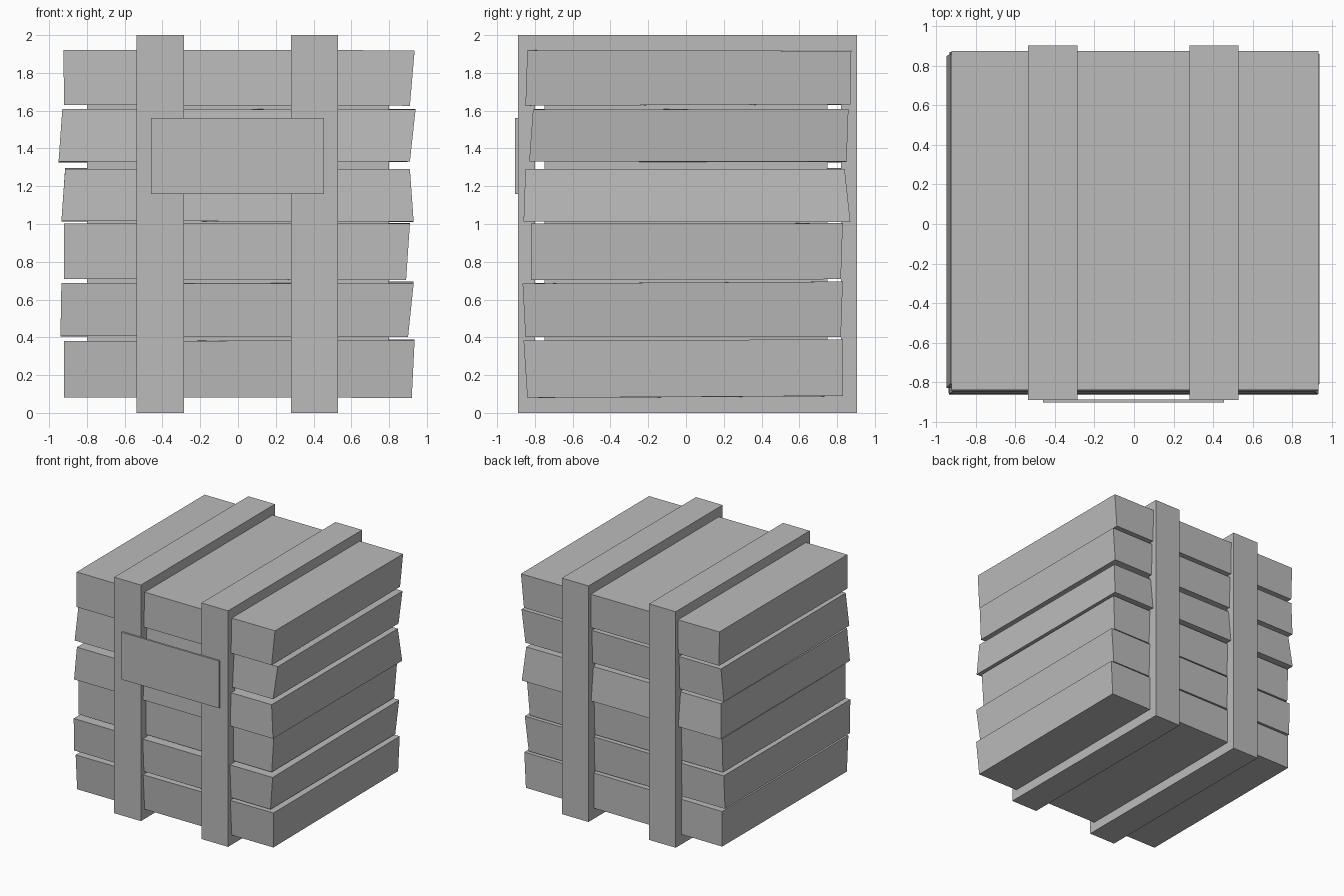
import bpy
import bmesh
import random

random.seed(4)

default_cube = bpy.data.objects.get("Cube")
if default_cube:
    bpy.data.objects.remove(default_cube, do_unlink=True)

# One flat grey for the whole crate
grey = bpy.data.materials.new("plain_grey")
grey.use_nodes = True
colour = (0.5, 0.5, 0.5, 1)
grey.diffuse_color = colour
grey.node_tree.nodes["Principled BSDF"].inputs["Base Color"].default_value = colour


def finish(name, bm):
    """Turn a bmesh into a named, coloured object."""
    bmesh.ops.recalc_face_normals(bm, faces=bm.faces)
    mesh = bpy.data.meshes.new(name)
    bm.to_mesh(mesh)
    bm.free()
    mesh.materials.append(grey)
    obj = bpy.data.objects.new(name, mesh)
    bpy.context.collection.objects.link(obj)
    return obj


def block(name, low, high, jitter=0):
    """Six-sided block between a bottom and a top rectangle (x0, x1, y0, y1, z)."""
    bm = bmesh.new()
    bmesh.ops.create_cube(bm, size=2)
    for v in bm.verts:
        x0, x1, y0, y1, z = high if v.co.z > 0 else low
        v.co = (x1 if v.co.x > 0 else x0,
                y1 if v.co.y > 0 else y0,
                z + random.uniform(-jitter, jitter))
    return finish(name, bm)


def box(name, x0, x1, y0, y1, z0, z1):
    return block(name, (x0, x1, y0, y1, z0), (x0, x1, y0, y1, z1))


def strap(name, x0, x1):
    """Closed rectangular band that runs round the stack."""
    bm = bmesh.new()
    outer = [(-.89, 0), (.905, 0), (.905, 2), (-.89, 2)]
    inner = [(-.8, .1), (.82, .1), (.82, 1.9), (-.8, 1.9)]
    rings = [[bm.verts.new((x, y, z)) for y, z in loop]
             for x, loop in ((x0, outer), (x1, outer), (x1, inner), (x0, inner))]
    for k in range(4):
        a, b = rings[k], rings[(k + 1) % 4]
        for i in range(4):
            j = (i + 1) % 4
            bm.faces.new((a[i], a[j], b[j], b[i]))
    return finish(name, bm)


# Uneven planks, bottom to top: lower and upper outline of each
planks = [
    ((-.92, .92, -.84, .83, .085), (-.92, .935, -.86, .83, .385)),
    ((-.94, .9, -.85, .82, .405), (-.935, .93, -.865, .83, .69)),
    ((-.92, .89, -.82, .82, .705), (-.92, .91, -.82, .83, 1)),
    ((-.935, .93, -.86, .87, 1.012), (-.915, .91, -.85, .84, 1.295)),
    ((-.95, .91, -.83, .85, 1.325), (-.93, .94, -.81, .86, 1.605)),
    ((-.92, .91, -.85, .87, 1.63), (-.925, .935, -.84, .875, 1.922)),
]
for n, (low, high) in enumerate(planks, 1):
    block(f"plank_layer_{n}", low, high, jitter=.006)

# Core closing the gaps between the planks
box("inner_core", -.8, .8, -.75, .75, .12, 1.88)

# Two bands and the plate across their front
strap("right_strap", -.537, -.287)
strap("left_strap", .28, .53)
box("front_plate", -.46, .455, -.905, -.888, 1.16, 1.56)
